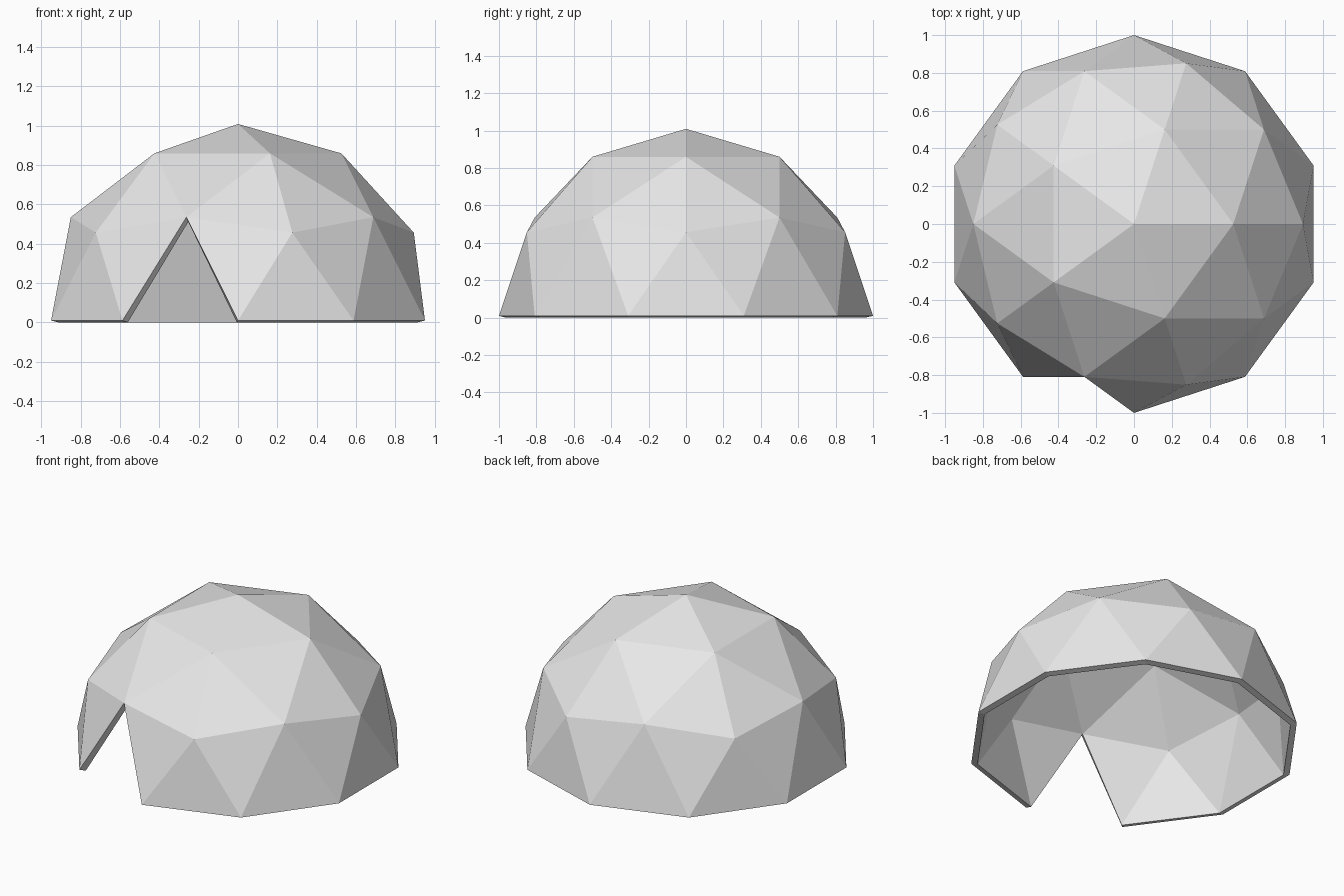
import bpy
import bmesh
from mathutils import Vector

RADIUS = 1.0
THICKNESS = 0.04
DOOR_CENTRE = Vector((-0.28, -0.87, 0.18))

cube = bpy.data.objects.get("Cube")
if cube:
    bpy.data.objects.remove(cube, do_unlink=True)

# Plain grey shell material
grey = bpy.data.materials.new("plain grey")
grey.use_nodes = True
colour = (0.8, 0.8, 0.8, 1.0)
grey.diffuse_color = colour
grey.node_tree.nodes["Principled BSDF"].inputs["Base Color"].default_value = colour

# Geodesic shell: upper half of a subdivided icosahedron
bm = bmesh.new()
bmesh.ops.create_icosphere(bm, subdivisions=2, radius=RADIUS)
lower = [f for f in bm.faces if f.calc_center_median().z < 0]
bmesh.ops.delete(bm, geom=lower, context='FACES')

# Doorway: one triangle left open at the front
door = min(bm.faces, key=lambda f: (f.calc_center_median() - DOOR_CENTRE).length)
bmesh.ops.delete(bm, geom=[door], context='FACES')

mesh = bpy.data.meshes.new("dome_shell")
bm.to_mesh(mesh)
bm.free()
mesh.materials.append(grey)
dome = bpy.data.objects.new("dome_shell", mesh)
bpy.context.collection.objects.link(dome)

# Wall thickness, grown inwards
wall = dome.modifiers.new("wall_thickness", 'SOLIDIFY')
wall.thickness = THICKNESS
wall.offset = -1

# Rest the inner rim on the ground
bpy.context.view_layer.update()
shell = dome.evaluated_get(bpy.context.evaluated_depsgraph_get())
dome.location.z = -min(v.co.z for v in shell.data.vertices)
